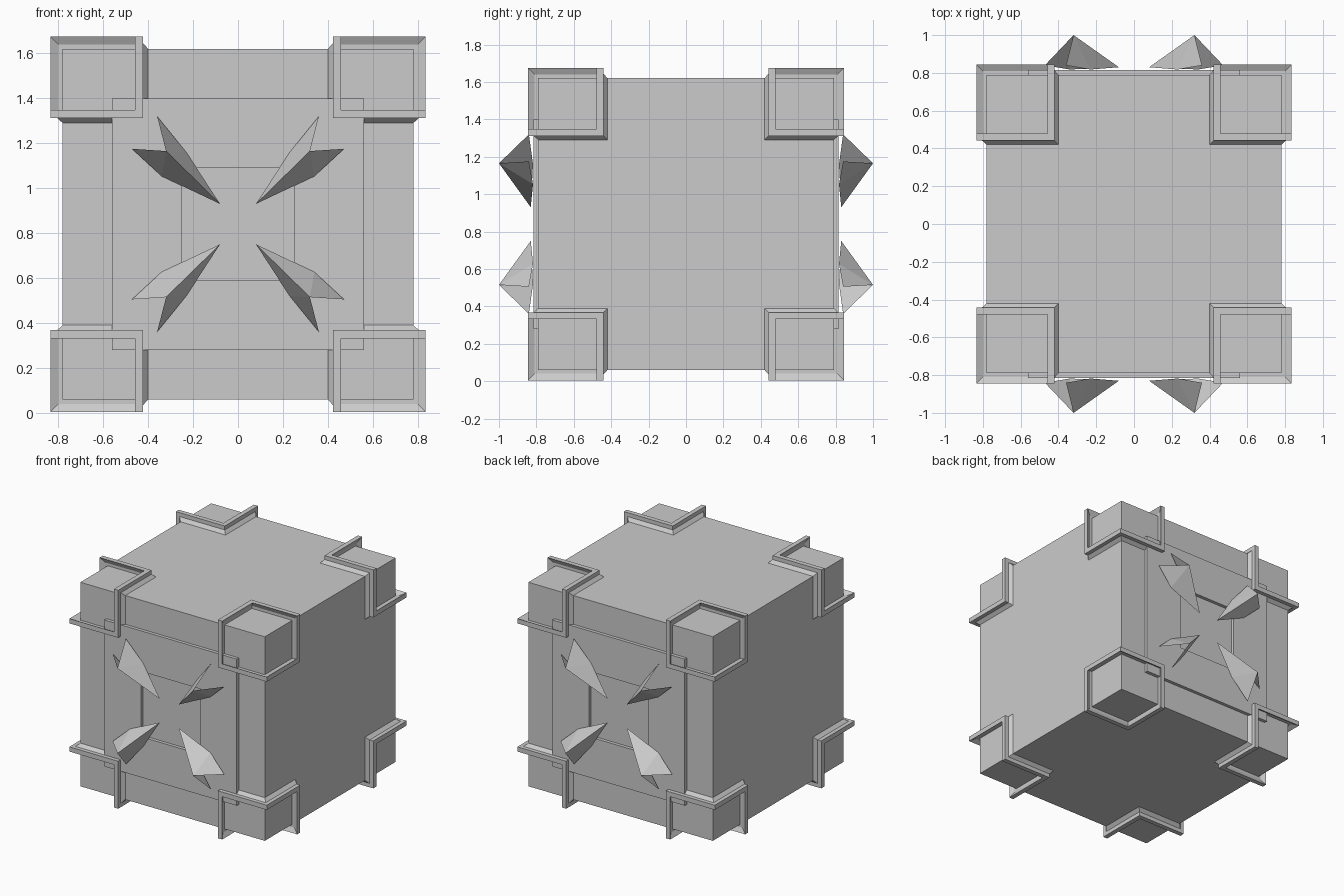
import bpy, bmesh
from mathutils import Vector

if "Cube" in bpy.data.objects:
    bpy.data.objects.remove(bpy.data.objects["Cube"])

HALF = (0.78, 0.79, 0.78)      # half size of the crate body
MID = Vector((0, 0, 0.84))     # centre of the crate


def make(name, verts, faces, closed=True):
    bm = bmesh.new()
    vs = [bm.verts.new(v) for v in verts]
    for f in faces:
        bm.faces.new([vs[i] for i in f])
    if closed:
        bmesh.ops.recalc_face_normals(bm, faces=bm.faces)
    mesh = bpy.data.meshes.new(name)
    bm.to_mesh(mesh)
    bm.free()
    ob = bpy.data.objects.new(name, mesh)
    bpy.context.collection.objects.link(ob)
    return ob


def loft(name, rings):
    # closed loop of closed cross-sections
    n, m = len(rings), len(rings[0])
    verts = [p for r in rings for p in r]
    faces = [(i * m + j, i * m + (j + 1) % m,
              (i + 1) % n * m + (j + 1) % m, (i + 1) % n * m + j)
             for i in range(n) for j in range(m)]
    return make(name, verts, faces)


# body
bpy.ops.mesh.primitive_cube_add(size=1, location=MID)
body = bpy.context.object
body.name = "crate_body"
body.scale = [2 * h for h in HALF]

# corner brackets: a mitred six-sided band around every corner
BASE = (0.40, 0.42, 0.45)
PROFILE = [(0, -0.01), (0, 0), (0.022, 0.025), (0.022, 0.055),
           (0.058, 0.055), (0.04, 0.02), (0.04, -0.01)]   # (inset, height)
# which axes sit on the outer surface at each turn of the band
TURNS = [(0, 0, 1), (0, 1, 1), (0, 1, 0), (1, 1, 0), (1, 0, 0), (1, 0, 1)]
for sx in (-1, 1):
    for sy in (-1, 1):
        for sz in (-1, 1):
            sign = (sx, sy, sz)
            rings = [[MID + Vector([sign[a] * (HALF[a] + h if t[a] else BASE[a] + s)
                                    for a in range(3)])
                      for s, h in PROFILE] for t in TURNS]
            loft("corner_bracket", rings)

# raised square frame on front and back
for side, label in ((-1, "front"), (1, "back")):
    rings = []
    for cx, cz in ((-1, -1), (1, -1), (1, 1), (-1, 1)):
        rings.append([MID + Vector((cx * r, side * y, cz * r))
                      for r, y in ((0.56, 0.78), (0.56, 0.815), (0.25, 0.815), (0.25, 0.78))])
    loft(label + "_panel_frame", rings)

# folded leaf spikes: tip, side, outer points and the raised peak
LEAF = [(0.08, 0.83, 0.09), (0.23, 0.818, 0.32), (0.36, 0.84, 0.48),
        (0.32, 1.0, 0.325), (0.472, 0.84, 0.335), (0.34, 0.818, 0.213)]
LEAF_FACES = [(0, 3, 1), (1, 3, 2), (0, 5, 3), (5, 4, 3)]
for side, label in ((-1, "front"), (1, "back")):
    for sx in (-1, 1):
        for sz in (-1, 1):
            verts = [MID + Vector((sx * x, side * y, sz * z)) for x, y, z in LEAF]
            flip = sx * sz * side > 0
            faces = [f[::-1] if flip else f for f in LEAF_FACES]
            make(label + "_leaf_spike", verts, faces, closed=False)
